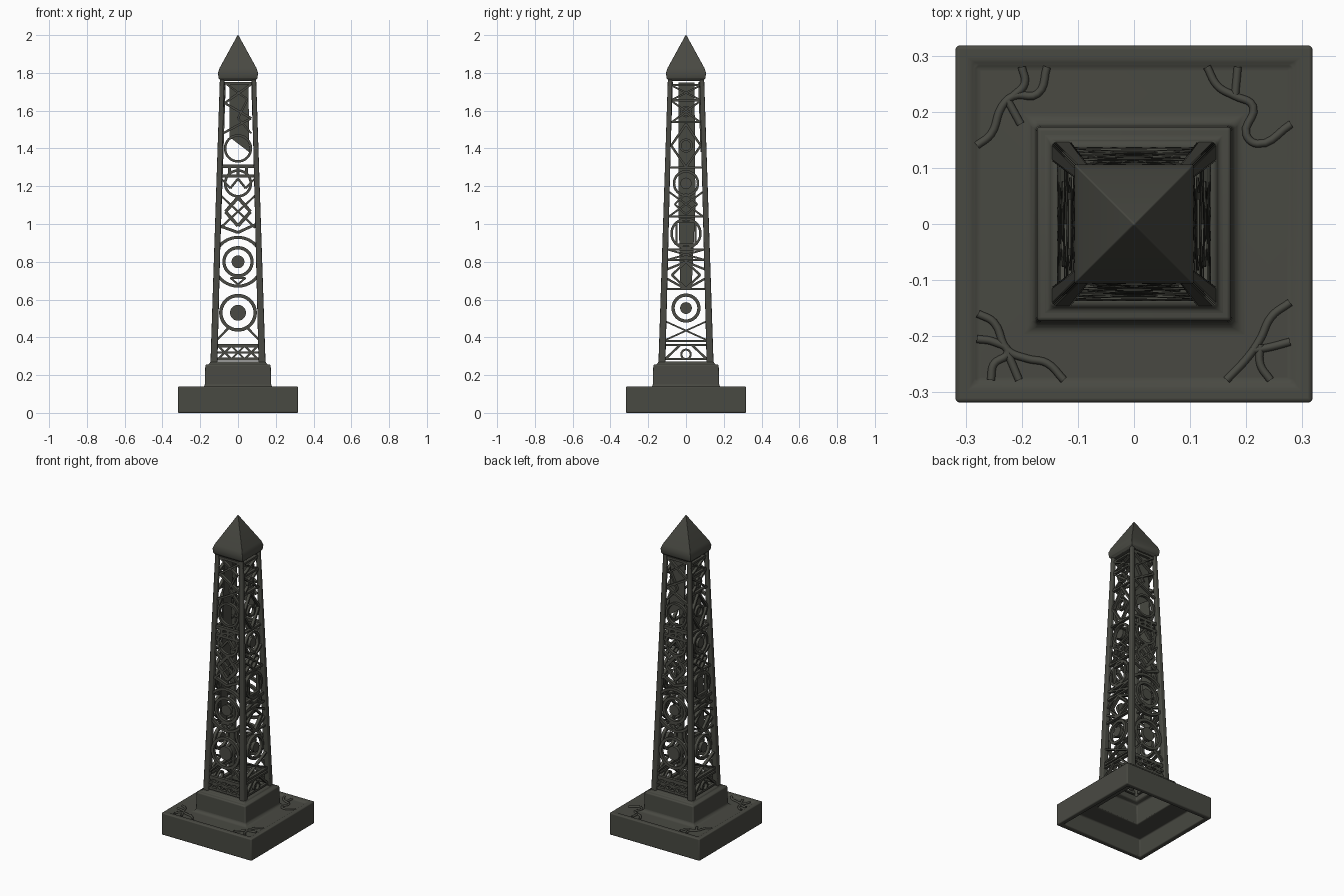
import bpy, bmesh, math
from mathutils import Vector

if "Cube" in bpy.data.objects:
    bpy.data.objects.remove(bpy.data.objects["Cube"])

stone = bpy.data.materials.new("dark olive stone")
stone.diffuse_color = (0.066, 0.067, 0.055, 1)
stone.use_nodes = True
stone.node_tree.nodes["Principled BSDF"].inputs["Base Color"].default_value = stone.diffuse_color


def finish(name, bm, bevel=0.0, segs=3):
    bmesh.ops.recalc_face_normals(bm, faces=bm.faces)
    me = bpy.data.meshes.new(name)
    bm.to_mesh(me)
    bm.free()
    ob = bpy.data.objects.new(name, me)
    bpy.context.collection.objects.link(ob)
    me.materials.append(stone)
    if bevel:
        m = ob.modifiers.new("bevel", 'BEVEL')
        m.width, m.segments, m.limit_method = bevel, segs, 'ANGLE'
    bpy.ops.object.select_all(action='DESELECT')
    ob.select_set(True)
    bpy.context.view_layer.objects.active = ob
    bpy.ops.object.shade_smooth_by_angle(angle=math.radians(35))
    return ob


def square_stack(bm, profile, closed=False):
    """Sweep a (half width, z) profile round a square."""
    rings = [[bm.verts.new((sx * r, sy * r, z)) for sx, sy in
              ((-1, -1), (1, -1), (1, 1), (-1, 1))] for r, z in profile]
    pairs = list(zip(rings, rings[1:]))
    if closed:
        pairs.append((rings[-1], rings[0]))
    for a, b in pairs:
        for i in range(4):
            j = (i + 1) % 4
            bm.faces.new((a[i], a[j], b[j], b[i]))
    if not closed:
        bm.faces.new(rings[0])
        bm.faces.new(rings[-1])


# Hollow stepped plinth with a shallow recessed top
bm = bmesh.new()
square_stack(bm, [(0.288, 0), (0.318, 0), (0.318, 0.14), (0.29, 0.14), (0.28, 0.131),
                  (0.19, 0.133), (0.176, 0.145), (0.173, 0.255), (0.152, 0.258),
                  (0.146, 0.272), (0.118, 0.272), (0.118, 0.235), (0.145, 0.225),
                  (0.15, 0.105), (0.275, 0.105)], True)
finish("plinth", bm, 0.012)

# Pyramid cap
bm = bmesh.new()
square_stack(bm, [(0.092, 1.758), (0.103, 1.772), (0.106, 1.80), (0.098, 1.825), (0.002, 2.0)])
finish("pyramid_cap", bm, 0.006)

Z0, Z1 = 0.262, 1.77


def half(z):
    return 0.146 - (z - Z0) * 0.05 / (Z1 - Z0)


def post_w(z):
    return 0.037 - (z - Z0) * 0.013 / (Z1 - Z0)


# Four leaning corner posts
bm = bmesh.new()
for sx in (-1, 1):
    for sy in (-1, 1):
        loops = []
        for z in (Z0, Z1):
            h, w = half(z), post_w(z)
            loops.append([bm.verts.new((sx * a, sy * b, z)) for a, b in
                          ((h, h), (h - w, h), (h - w, h - w), (h, h - w))])
        a, b = loops
        bm.faces.new(a)
        bm.faces.new(b)
        for i in range(4):
            j = (i + 1) % 4
            bm.faces.new((a[i], a[j], b[j], b[i]))
finish("corner_posts", bm, 0.006)


class Panel:
    """Fretwork panel; u runs across the face, z up, on the leaning side."""

    def __init__(self, k, flip=1):
        self.bm, self.k, self.flip = bmesh.new(), k, flip

    def pt(self, u, z, depth):
        z = min(max(z, Z0), Z1)
        lim = half(z) - post_w(z) + 0.006
        u = min(max(u, -lim), lim) * self.flip
        d = half(z) - depth
        x, y = u, -d
        for _ in range(self.k):
            x, y = -y, x
        return self.bm.verts.new((x, y, z))

    def slab(self, outer, inner=None, near=0.008, far=0.027):
        n = len(outer)
        of, ob = ([self.pt(u, z, d) for u, z in outer] for d in (near, far))
        if inner:
            nf, nb = ([self.pt(u, z, d) for u, z in inner] for d in (near, far))
        else:
            self.bm.faces.new(of)
            self.bm.faces.new(ob)
        for i in range(n):
            j = (i + 1) % n
            self.bm.faces.new((of[i], of[j], ob[j], ob[i]))
            if inner:
                self.bm.faces.new((nf[i], nf[j], nb[j], nb[i]))
                self.bm.faces.new((of[i], of[j], nf[j], nf[i]))
                self.bm.faces.new((ob[i], ob[j], nb[j], nb[i]))

    def bar(self, u0, z0, u1, z1, w=0.012):
        d = Vector((u1 - u0, z1 - z0)).normalized() * w / 2
        self.slab([(u0 - d.y, z0 + d.x), (u1 - d.y, z1 + d.x),
                   (u1 + d.y, z1 - d.x), (u0 + d.y, z0 - d.x)])

    def line(self, pts, w=0.012):
        for a, b in zip(pts, pts[1:]):
            self.bar(*a, *b, w)

    def rail(self, z, w=0.012):
        self.bar(-0.15, z, 0.15, z, w)

    def cross(self, z0, z1, w=0.01, u=None):
        u = u or half(z0) - 0.03
        self.bar(-u, z0, u, z1, w)
        self.bar(-u, z1, u, z0, w)

    def diamond(self, z0, z1, u, w=0.012):
        m = (z0 + z1) / 2
        self.line([(0, z0), (u, m), (0, z1), (-u, m), (0, z0)], w)

    def circle(self, z, r, u=0, n=40):
        return [(u + r * math.cos(t * math.tau / n), z + r * math.sin(t * math.tau / n))
                for t in range(n)]

    def ring(self, z, r, w=0.016, u=0):
        self.slab(self.circle(z, r, u), self.circle(z, r - w, u))

    def disc(self, z, r, u=0):
        self.slab(self.circle(z, r, u))


def front_pattern(p):
    for z, w in ((0.285, .014), (0.355, .02), (1.255, .016), (1.305, .018), (1.745, .015)):
        p.rail(z, w)
    for u in (-0.07, 0, 0.07):      # small lattice band
        p.bar(u - 0.035, 0.285, u + 0.035, 0.355, 0.01)
        p.bar(u - 0.035, 0.355, u + 0.035, 0.285, 0.01)
    p.rail(0.32, 0.012)
    p.ring(0.53, 0.10, 0.018)
    p.disc(0.53, 0.042)
    p.bar(-0.11, 0.39, -0.05, 0.45)
    p.bar(0.11, 0.39, 0.05, 0.45)
    p.ring(0.80, 0.137, 0.016)
    p.ring(0.80, 0.083, 0.017)
    p.disc(0.80, 0.034)
    p.line([(-0.04, 0.715), (0.04, 0.715), (0, 0.68), (-0.04, 0.715)], 0.01)
    p.line([(-0.1, 0.99), (0, 0.955), (0.1, 1.0)], 0.016)
    p.diamond(0.99, 1.14, 0.066, 0.018)
    p.cross(0.98, 1.15, 0.012)
    p.ring(1.215, 0.075, 0.014)
    p.line([(-0.09, 1.24), (-0.04, 1.19), (0, 1.24), (0.04, 1.19), (0.09, 1.24)])
    for u in (-0.045, 0, 0.045):
        p.bar(u, 1.255, u, 1.305, 0.016)
    p.ring(1.40, 0.075, 0.013)
    p.line([(-0.08, 1.48), (0.07, 1.56), (-0.07, 1.64), (0.07, 1.74)])
    p.line([(0.07, 1.48), (0.0, 1.56), (0.05, 1.66), (-0.06, 1.74)], 0.01)


def side_pattern(p):
    for z in (0.285, 0.36, 0.38, 0.655, 0.81, 0.865, 1.04, 1.30, 1.54, 1.655, 1.735):
        p.rail(z, 0.011)
    p.ring(0.31, 0.03, 0.01)
    p.bar(-0.11, 0.285, -0.03, 0.36)
    p.bar(0.11, 0.285, 0.03, 0.36)
    p.cross(0.385, 0.485)
    p.ring(0.555, 0.077, 0.017)
    p.disc(0.555, 0.031)
    p.line([(-0.1, 0.71), (0, 0.655), (0.1, 0.71)])
    p.diamond(0.66, 0.80, 0.075)
    p.line([(-0.1, 0.76), (0, 0.80), (0.1, 0.76)])
    p.cross(0.81, 0.865)
    p.ring(0.95, 0.083, 0.013)
    p.line([(-0.05, 0.89), (0.05, 0.89), (0.05, 1.01), (-0.05, 1.01), (-0.05, 0.89)])
    p.cross(1.04, 1.17)
    p.diamond(1.05, 1.16, 0.06, 0.01)
    p.ring(1.215, 0.07, 0.013)
    p.disc(1.215, 0.03)
    p.diamond(1.30, 1.53, 0.078)
    p.ring(1.415, 0.037, 0.012)
    p.cross(1.54, 1.65)
    p.ring(1.595, 0.03, 0.01)
    p.cross(1.66, 1.73, 0.009)


for k, name, pattern, flip in ((0, "front_fretwork", front_pattern, 1),
                               (1, "right_fretwork", side_pattern, 1),
                               (2, "back_fretwork", front_pattern, -1),
                               (3, "left_fretwork", side_pattern, -1)):
    p = Panel(k, flip)
    pattern(p)
    # Thin backing plates behind part of the rear and left fretwork
    if k == 2:
        p.slab([(-0.045, 1.46), (0.06, 1.38), (0.055, 1.75), (-0.045, 1.75)], None, 0.024, 0.032)
    if k == 3:
        p.slab([(-0.03, 0.66), (0.03, 0.66), (0.05, 1.1), (0.045, 1.75),
                (-0.04, 1.75), (-0.04, 1.1)], None, 0.024, 0.032)
    finish(name, p.bm)

# Root-like veins on the plinth corners
veins = {"front_left": [[(-.278, -.16), (-.25, -.175), (-.225, -.225), (-.19, -.24), (-.155, -.248), (-.125, -.278)],
                        [(-.28, -.205), (-.25, -.21), (-.225, -.228), (-.25, -.25), (-.255, -.278)],
                        [(-.225, -.23), (-.205, -.278)]],
         "front_right": [[(.278, -.14), (.245, -.165), (.225, -.205), (.205, -.235), (.165, -.278)],
                         [(.278, -.21), (.24, -.22), (.21, -.225)],
                         [(.225, -.215), (.225, -.25), (.243, -.278)]],
         "back_left": [[(-.28, .14), (-.255, .16), (-.235, .21), (-.215, .228), (-.172, .232), (-.155, .28)],
                       [(-.215, .228), (-.195, .25), (-.2, .28)],
                       [(-.225, .22), (-.202, .178)]],
         "back_right": [[(.13, .28), (.15, .245), (.18, .228), (.212, .21), (.2, .16), (.22, .143), (.28, .178)],
                        [(.18, .228), (.185, .28)]]}
for corner, paths in veins.items():
    cu = bpy.data.curves.new(corner + "_veins", 'CURVE')
    cu.dimensions = '3D'
    cu.bevel_depth, cu.bevel_resolution, cu.resolution_u = 0.007, 2, 5
    cu.use_fill_caps = True
    for path in paths:
        s = cu.splines.new('BEZIER')
        s.bezier_points.add(len(path) - 1)
        for b, (x, y) in zip(s.bezier_points, path):
            b.co = (x, y, 0.134)
            b.handle_left_type = b.handle_right_type = 'AUTO'
    cu.materials.append(stone)
    bpy.context.collection.objects.link(bpy.data.objects.new(corner + "_veins", cu))
